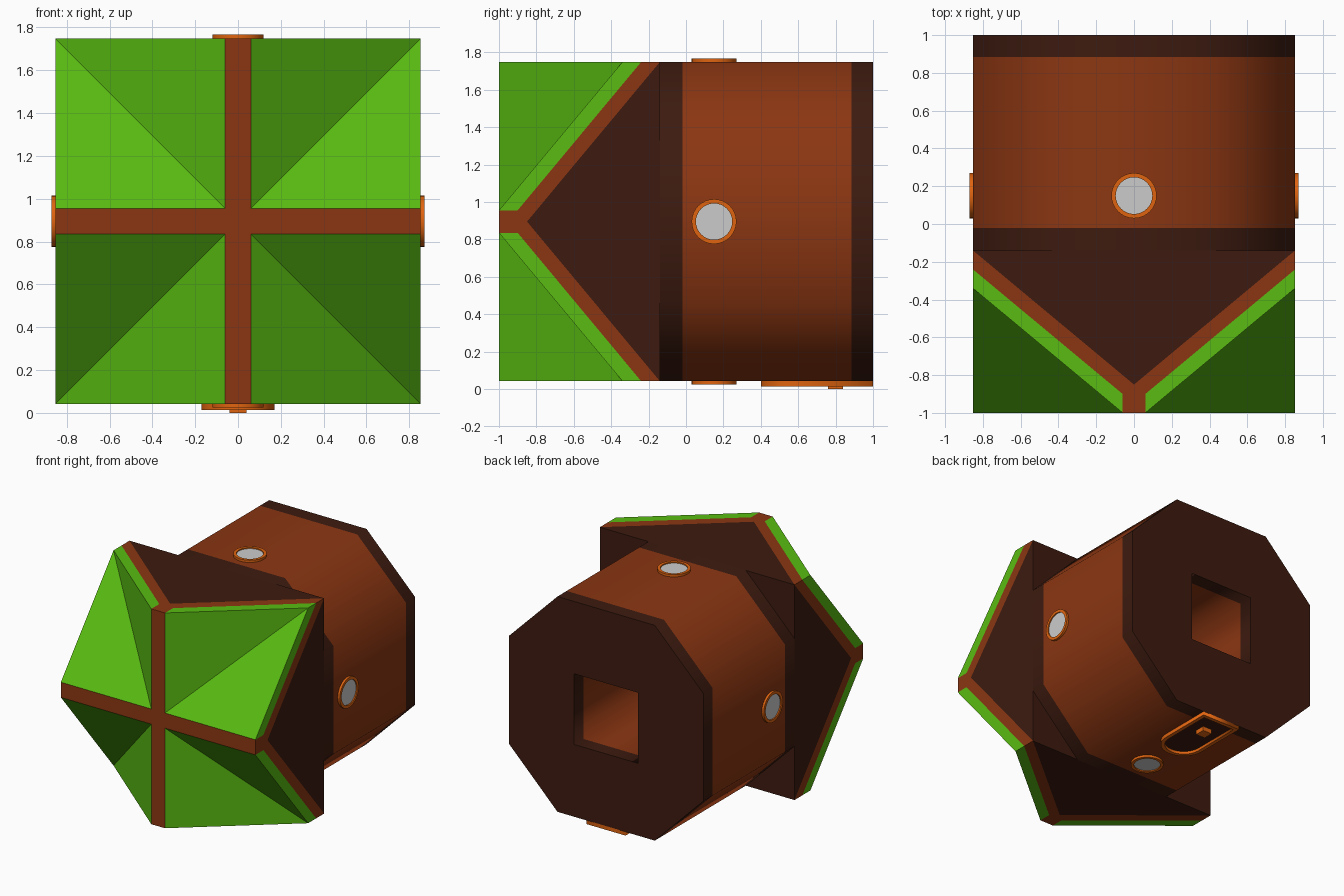
import bpy, bmesh, math

if "Cube" in bpy.data.objects:
    bpy.data.objects.remove(bpy.data.objects["Cube"])

C, H = 0.895, 0.853           # centre height, half width of the head and body


def material(name, rgb):
    m = bpy.data.materials.new(name)
    m.diffuse_color = (*rgb, 1)
    m.use_nodes = True
    m.node_tree.nodes["Principled BSDF"].inputs["Base Color"].default_value = m.diffuse_color
    return m


GREEN = material("green", (0.10, 0.50, 0.006))
BROWN = material("brown", (0.26, 0.037, 0.006))
DARK = material("dark_brown", (0.047, 0.011, 0.005))
ORANGE = material("orange", (0.74, 0.127, 0.005))


def mesh_object(name, bm, mat, loc):
    bmesh.ops.recalc_face_normals(bm, faces=bm.faces)
    me = bpy.data.meshes.new(name)
    bm.to_mesh(me)
    bm.free()
    ob = bpy.data.objects.new(name, me)
    ob.location = loc
    bpy.context.collection.objects.link(ob)
    if mat:
        me.materials.append(mat)
    return ob


def box(name, size, loc, mat):
    bm = bmesh.new()
    bmesh.ops.create_cube(bm, size=1)
    bmesh.ops.scale(bm, vec=size, verts=bm.verts)
    return mesh_object(name, bm, mat, loc)


def quarter_layer(name, front, back, mat):
    """One folded quarter, mirrored to four; front/back = (inset, ridge y, corner y)."""
    bm = bmesh.new()
    rings = []
    for a, y, yc in (front, back):
        rings.append([bm.verts.new(p) for p in
                      ((a, y, a), (H, y, a), (H, yc, H), (a, y, H))])
    f, b = rings
    for r in rings:
        bm.faces.new((r[0], r[1], r[2]))
        bm.faces.new((r[0], r[2], r[3]))
    for i in range(4):
        j = (i + 1) % 4
        bm.faces.new((f[i], f[j], b[j], b[i]))
    bmesh.ops.remove_doubles(bm, verts=bm.verts, dist=1e-4)
    ob = mesh_object(name, bm, mat, (0, 0, C))
    mod = ob.modifiers.new("mirror", 'MIRROR')
    mod.use_axis = (True, False, True)
    return ob


def extrusion(name, loops, depth, loc, rot, mat):
    """Filled outline (later loops are holes) extruded about its centre."""
    cu = bpy.data.curves.new(name, 'CURVE')
    cu.dimensions, cu.fill_mode, cu.extrude = '2D', 'BOTH', depth / 2
    for pts in loops:
        s = cu.splines.new('POLY')
        s.points.add(len(pts) - 1)
        for p, (x, y) in zip(s.points, pts):
            p.co = (x, y, 0, 1)
        s.use_cyclic_u = True
    ob = bpy.data.objects.new(name, cu)
    ob.location, ob.rotation_euler = loc, rot
    bpy.context.collection.objects.link(ob)
    if mat:
        cu.materials.append(mat)
    bpy.ops.object.select_all(action='DESELECT')
    ob.select_set(True)
    bpy.context.view_layer.objects.active = ob
    bpy.ops.object.convert(target='MESH')
    return bpy.context.view_layer.objects.active


def circle(r, n=32):
    return [(r * math.cos(2 * math.pi * i / n), r * math.sin(2 * math.pi * i / n))
            for i in range(n)]


# Layered striking head: green facets, brown layer, dark core
quarter_layer("green_facets", (0.06, -1, -0.34), (0.06, -0.9, -0.24), GREEN)
quarter_layer("brown_layer", (0.06, -0.9, -0.24), (0, -0.85, -0.14), BROWN)
quarter_layer("dark_core", (0, -0.85, -0.14), (0, -0.14, -0.14), DARK)

# Cross bars on the front
box("horizontal_bar", (2 * H, 0.15, 0.12), (0, -0.925, C), BROWN)
box("vertical_bar", (0.12, 0.15, 2 * H), (0, -0.925, C), BROWN)

# Octagonal body with a square socket open at the back
h = H / 2
octagon = [(H, -h), (H, h), (h, H), (-h, H), (-H, h), (-H, -h), (-h, -H), (h, -H)]
s = 0.28
socket = [(-s, -s), (s, -s), (s, s), (-s, s)]
for name, loops, y0, y1, mat in (("neck", [octagon], -0.14, -0.02, DARK),
                                 ("body", [octagon, socket], -0.02, 0.885, BROWN),
                                 ("back_plate", [octagon, socket], 0.885, 1.0, DARK)):
    extrusion(name, loops, y1 - y0, (0, (y0 + y1) / 2, C), (math.pi / 2, 0, 0), mat)

# Round studs on the four flat sides
for k in range(4):
    a = k * math.pi / 2
    for name, loops, t, mat in (("stud_ring", [circle(0.12), circle(0.097)], 0.018, ORANGE),
                                ("stud_disc", [circle(0.1)], 0.009, None)):
        d = H + t / 2
        ob = extrusion(name, loops, t, (d * math.sin(a), 0.15, C + d * math.cos(a)),
                       (0, a, 0), mat)
        bpy.ops.object.shade_smooth_by_angle(angle=math.radians(30))


# Arched frame with a small catch underneath
def arch(r, back):
    pts = [(r * math.cos(t), 0.57 + r * math.sin(t))
           for t in (-math.pi * i / 16 for i in range(17))]
    return pts + [(-r, back), (r, back)]


extrusion("latch_frame", [arch(0.17, 1.0), arch(0.14, 0.97)], 0.03, (0, 0, 0.028), (0, 0, 0), ORANGE)
extrusion("latch_panel", [arch(0.15, 0.98)], 0.008, (0, 0, 0.039), (0, 0, 0), DARK)
box("latch_catch", (0.08, 0.08, 0.042), (0, 0.8, 0.021), ORANGE)
